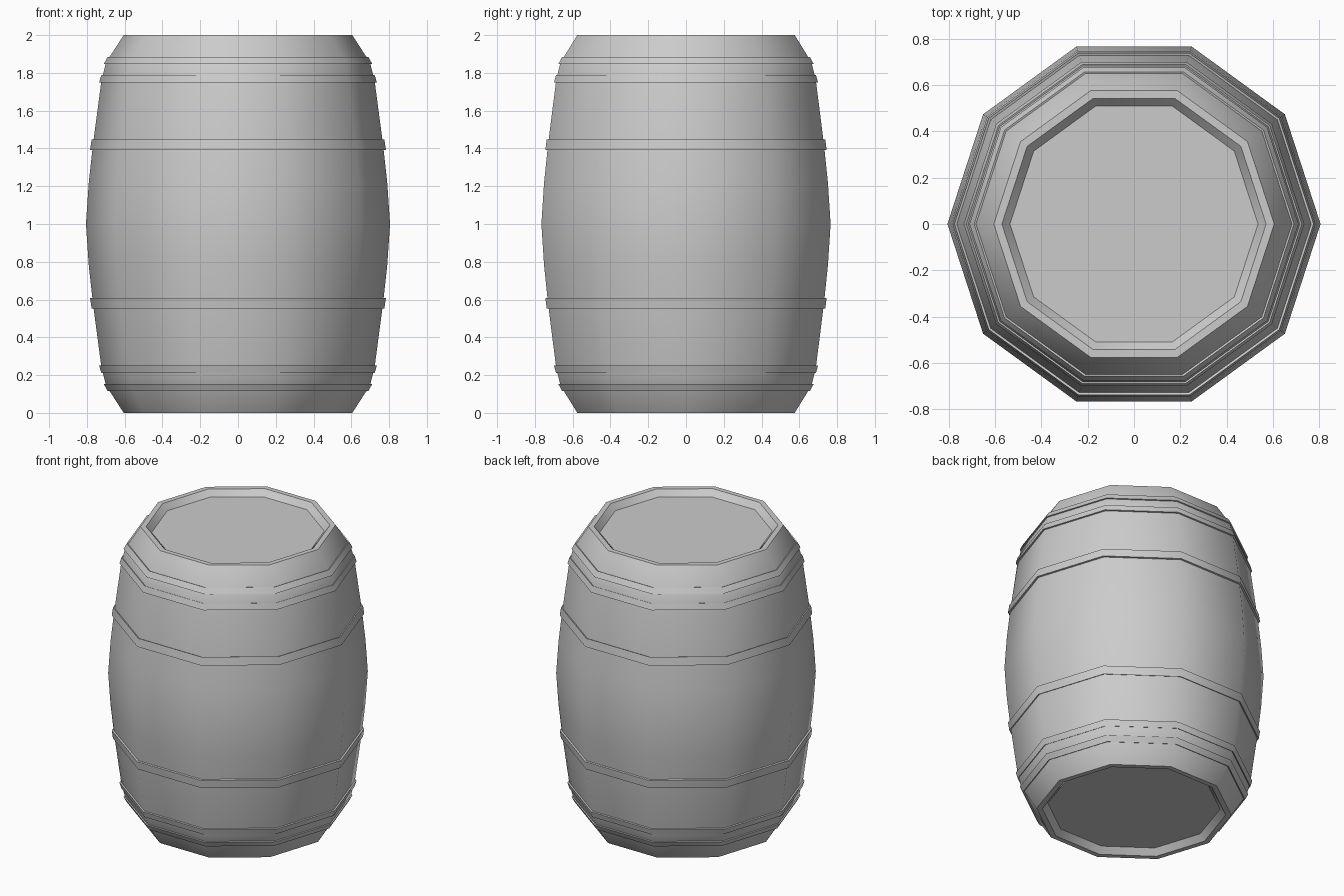
import bpy, bmesh, math

if "Cube" in bpy.data.objects:
    bpy.data.objects.remove(bpy.data.objects["Cube"])

SIDES = 10


def lathe(name, profile, closed=False):
    """Spin (radius, z) points into a ten-sided solid, capping open ends."""
    bm = bmesh.new()
    rings = []
    for r, z in profile:
        rings.append([bm.verts.new((r * math.cos(2 * math.pi * i / SIDES),
                                    r * math.sin(2 * math.pi * i / SIDES), z))
                      for i in range(SIDES)])
    pairs = list(zip(rings, rings[1:]))
    if closed:
        pairs.append((rings[-1], rings[0]))
    else:
        bm.faces.new(rings[0])
        bm.faces.new(rings[-1])
    for a, b in pairs:
        for i in range(SIDES):
            j = (i + 1) % SIDES
            bm.faces.new((a[i], a[j], b[j], b[i]))
    bmesh.ops.recalc_face_normals(bm, faces=bm.faces[:])
    mesh = bpy.data.meshes.new(name)
    bm.to_mesh(mesh)
    bm.free()
    obj = bpy.data.objects.new(name, mesh)
    bpy.context.collection.objects.link(obj)
    mesh.shade_smooth()
    mesh.set_sharp_from_angle(angle=math.radians(40))
    return obj


# Barrel body: upper half from belly to recessed lid, mirrored below
upper = [(0.79, 1.22), (0.768, 1.42), (0.723, 1.76), (0.699, 1.855),
         (0.605, 2.0), (0.57, 2.0), (0.535, 1.96)]
lower = [(r, 2 - z) for r, z in reversed(upper)]
lathe("barrel_body", lower + [(0.805, 1.0)] + upper)

# Hoops: (top radius, top z, bottom radius, bottom z), mirrored below
hoops = [("end_hoop", 0.69, 1.885, 0.71, 1.848),
         ("quarter_hoop", 0.723, 1.79, 0.735, 1.75),
         ("belly_hoop", 0.775, 1.448, 0.783, 1.393)]
for name, r1, z1, r2, z2 in hoops:
    d = 0.03
    section = [(r1, z1), (r2, z2), (r2 - d, z2 - 0.006), (r1 - d, z1 - 0.012)]
    lathe("upper_" + name, section, closed=True)
    lathe("lower_" + name, [(r, 2 - z) for r, z in section], closed=True)
